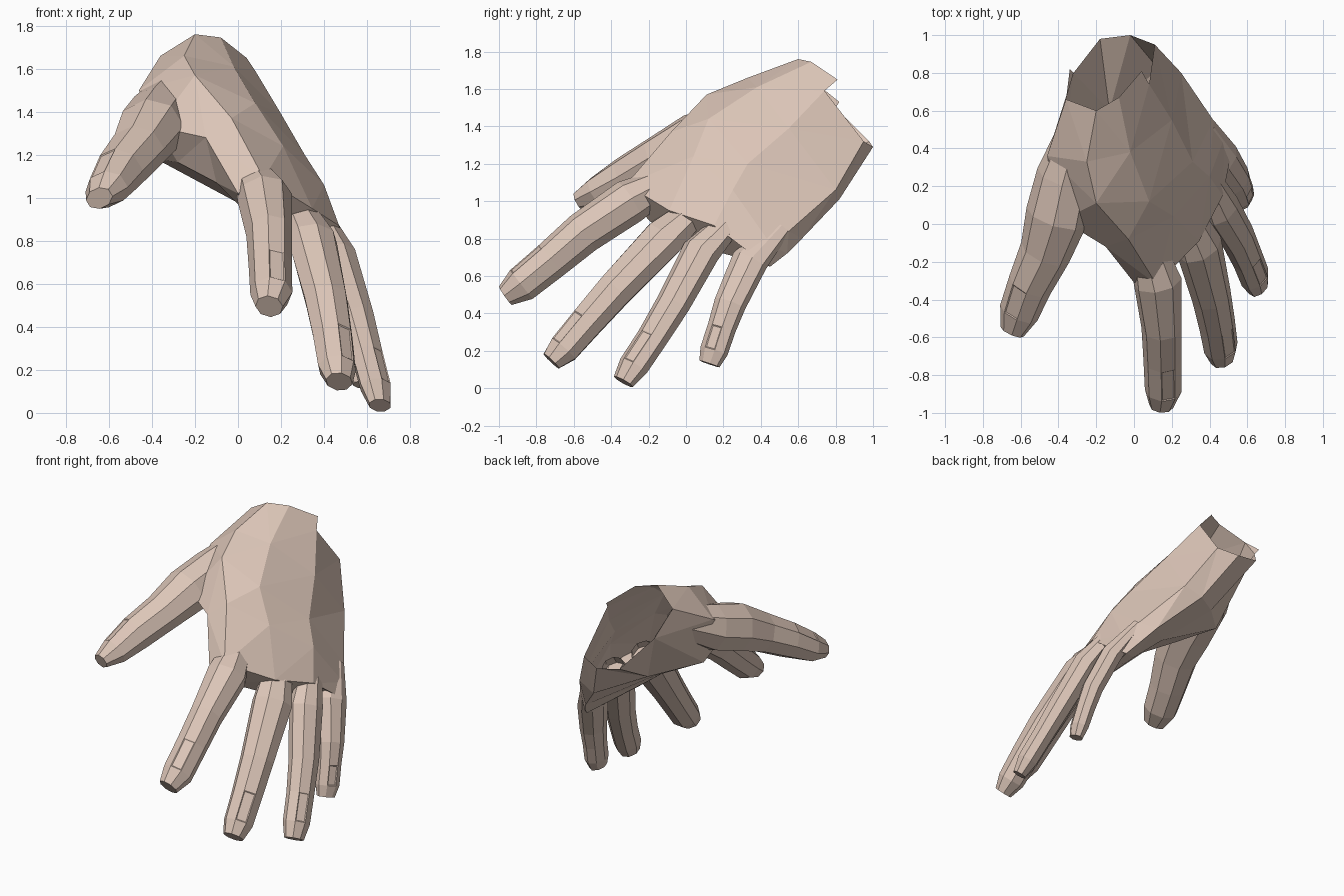
import bpy, bmesh, math
from mathutils import Vector

skin = bpy.data.materials.new("skin")
skin.diffuse_color = (0.72, 0.565, 0.48, 1)


def finish(bm, name):
    bmesh.ops.recalc_face_normals(bm, faces=bm.faces[:])
    me = bpy.data.meshes.new(name)
    bm.to_mesh(me)
    bm.free()
    me.materials.append(skin)
    ob = bpy.data.objects.new(name, me)
    bpy.context.collection.objects.link(ob)
    return ob


def bridge(bm, rings):
    """Join consecutive vertex rings with quads, returned band by band."""
    n = len(rings[0])
    return [[bm.faces.new((a[i], a[(i + 1) % n], b[(i + 1) % n], b[i])) for i in range(n)]
            for a, b in zip(rings, rings[1:])]


def digit(name, stations, dorsal, sides=8):
    """Faceted tube: stations are (centre, half width, half thickness), base to tip."""
    bm = bmesh.new()
    pts = [Vector(s[0]) for s in stations]
    rings = []
    for i, (c, w, t) in enumerate(stations):
        d = (pts[min(i + 1, len(pts) - 1)] - pts[max(i - 1, 0)]).normalized()
        n = Vector(dorsal)
        n = (n - d * n.dot(d)).normalized()
        s = d.cross(n)
        ring = []
        for k in range(sides):
            a = 2 * math.pi * (k + 0.5) / sides
            ring.append(bm.verts.new(pts[i] + s * (w * math.cos(a)) + n * (t * math.sin(a))))
        rings.append(ring)
    bands = bridge(bm, rings)
    bm.faces.new(rings[-1])  # base stays open, buried in the palm
    bmesh.ops.recalc_face_normals(bm, faces=bm.faces[:])
    # Nail: shallow inset on the back of the last segment
    nail = bands[-2][sides // 4 - 1]
    bmesh.ops.inset_individual(bm, faces=[nail], thickness=0.008, depth=-0.004)
    return finish(bm, name)


# Palm rings from wrist to knuckles: thumb side, over the back, little finger side, palm
palm_rings = [
    [(-.36, .66, 1.66), (-.20, .60, 1.76), (-.08, .67, 1.745), (.08, .74, 1.59),
     (.11, .95, 1.32), (-.02, 1.0, 1.29), (-.18, .98, 1.32), (-.32, .80, 1.50)],
    [(-.46, .36, 1.50), (-.25, .33, 1.66), (-.02, .38, 1.61), (.20, .55, 1.39),
     (.25, .80, 1.06), (.13, .82, 1.01), (-.13, .60, 1.11), (-.38, .35, 1.18)],
    [(-.38, .02, 1.33), (-.20, .11, 1.57), (.08, .12, 1.44), (.31, .33, 1.20),
     (.42, .55, .84), (.33, .62, .80), (.03, .31, .96), (-.28, .08, 1.165)],
    [(-.15, -.12, 1.28), (-.03, -.08, 1.37), (.21, .04, 1.24), (.40, .25, 1.06),
     (.48, .46, .76), (.39, .54, .72), (.15, .18, .85), (-.10, -.03, 1.07)],
    [(0, -.31, 1.02), (.12, -.32, 1.09), (.345, -.09, .95), (.47, .15, .87),
     (.52, .40, .68), (.44, .45, .65), (.26, .06, .76), (.08, -.19, .89)],
]
bm = bmesh.new()
rings = [[bm.verts.new(p) for p in r] for r in palm_rings]
bridge(bm, rings)
bm.faces.new(rings[-1])
# Torn flaps on the open wrist rim
for i, j, tip in ((2, 3, (.04, .81, 1.65)), (0, 7, (-.34, .82, 1.53))):
    bm.faces.new((rings[0][i], rings[0][j], bm.verts.new(tip)))
bmesh.ops.triangulate(bm, faces=bm.faces[:])
finish(bm, "palm")

digit("thumb", [((-.29, .50, 1.49), .11, .11), ((-.36, .25, 1.38), .16, .15),
                ((-.41, .04, 1.315), .17, .15),
                ((-.47, -.15, 1.22), .14, .125), ((-.55, -.32, 1.125), .12, .115),
                ((-.61, -.47, 1.04), .11, .09), ((-.645, -.57, .998), .07, .05)],
      (-.5, -.2, .8))
digit("index_finger", [((.06, -.06, 1.13), .08, .07), ((.125, -.30, 1.0), .13, .12),
                       ((.145, -.55, .83), .105, .115), ((.15, -.72, .685), .10, .105),
                       ((.155, -.88, .555), .098, .098), ((.145, -.965, .495), .065, .06)],
      (.3, -.5, .8))
digit("middle_finger", [((.25, .10, 1.0), .08, .06), ((.345, -.12, .80), .13, .105),
                        ((.41, -.38, .525), .108, .10), ((.44, -.53, .355), .10, .092),
                        ((.46, -.655, .21), .095, .085), ((.47, -.72, .145), .068, .055)],
      (.6, -.45, .6))
digit("ring_finger", [((.37, .27, .93), .07, .05), ((.46, .08, .73), .11, .085),
                      ((.55, -.07, .45), .098, .078), ((.60, -.18, .27), .09, .07),
                      ((.64, -.28, .12), .088, .068), ((.66, -.335, .035), .065, .045)],
      (.75, -.4, .5))
digit("little_finger", [((.38, .50, .86), .07, .04), ((.47, .34, .68), .105, .07),
                        ((.54, .235, .45), .09, .068), ((.56, .19, .32), .08, .062),
                        ((.575, .15, .20), .08, .058), ((.58, .125, .13), .06, .042)],
      (.85, -.35, .4))
